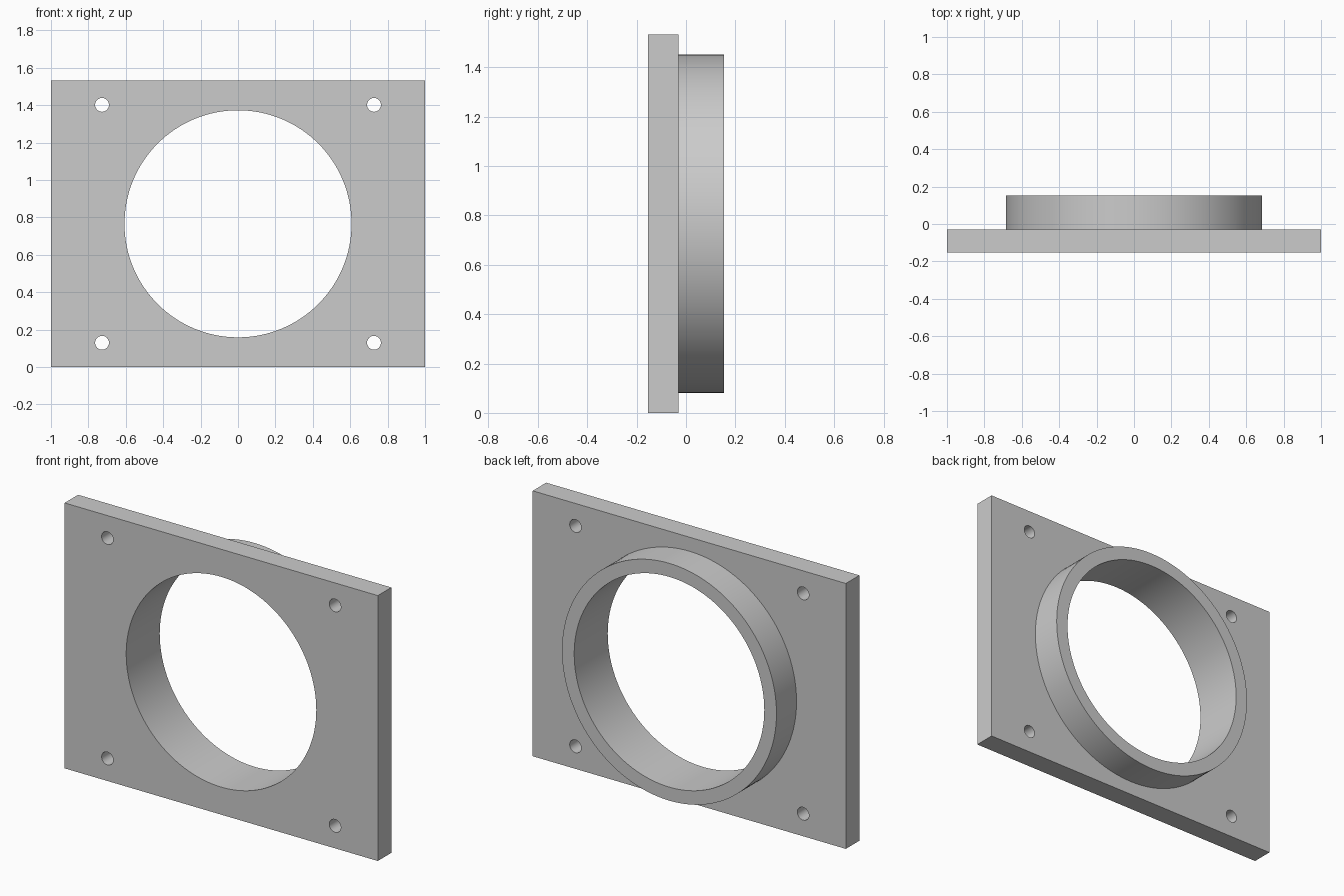
import bpy
from math import radians

cube = bpy.data.objects.get("Cube")
if cube:
    bpy.data.objects.remove(cube, do_unlink=True)

WIDTH, HEIGHT = 2.0, 1.532
FRONT, STEP, BACK = -0.153, -0.03, 0.153
MID_Z = HEIGHT / 2
BORE_R, COLLAR_R, HOLE_R = 0.607, 0.685, 0.037
HOLE_X, HOLE_Z = 0.727, 0.636

grey = bpy.data.materials.new("light grey")
grey.use_nodes = True
colour = (0.6, 0.6, 0.6, 1)
grey.diffuse_color = colour
grey.node_tree.nodes["Principled BSDF"].inputs["Base Color"].default_value = colour


def cylinder(name, radius, x, z, y0, y1, sides):
    """Cylinder running along y."""
    bpy.ops.mesh.primitive_cylinder_add(
        vertices=sides, radius=radius, depth=y1 - y0,
        location=(x, (y0 + y1) / 2, z), rotation=(radians(90), 0, 0))
    obj = bpy.context.object
    obj.name = name
    obj.data.materials.append(grey)
    return obj


def combine(target, other, operation):
    """Apply a boolean to the target and drop the helper."""
    mod = target.modifiers.new(other.name, "BOOLEAN")
    mod.object, mod.operation, mod.solver = other, operation, "EXACT"
    bpy.ops.object.select_all(action="DESELECT")
    target.select_set(True)
    bpy.context.view_layer.objects.active = target
    bpy.ops.object.modifier_apply(modifier=mod.name)
    bpy.data.objects.remove(other, do_unlink=True)


# Rectangular mounting plate
bpy.ops.mesh.primitive_cube_add(size=1, location=(0, (FRONT + STEP) / 2, MID_Z))
flange = bpy.context.object
flange.name = "flange_plate_with_collar"
flange.scale = (WIDTH, STEP - FRONT, HEIGHT)
bpy.ops.object.transform_apply(location=True, rotation=True, scale=True)
flange.data.materials.append(grey)

# Round collar on the back, rooted inside the plate
collar = cylinder("collar", COLLAR_R, 0, MID_Z, STEP - 0.06, BACK, 128)
combine(flange, collar, "UNION")

# Large bore through plate and collar
bore = cylinder("bore_cutter", BORE_R, 0, MID_Z, -0.5, 0.5, 128)
combine(flange, bore, "DIFFERENCE")

# Four corner screw holes
for sx in (-1, 1):
    for sz in (-1, 1):
        hole = cylinder("screw_hole_cutter", HOLE_R, sx * HOLE_X,
                        MID_Z + sz * HOLE_Z, -0.5, 0.5, 32)
        combine(flange, hole, "DIFFERENCE")

# Smooth round walls, crisp edges
bpy.ops.object.select_all(action="DESELECT")
flange.select_set(True)
bpy.context.view_layer.objects.active = flange
bpy.ops.object.shade_smooth_by_angle(angle=radians(30))
